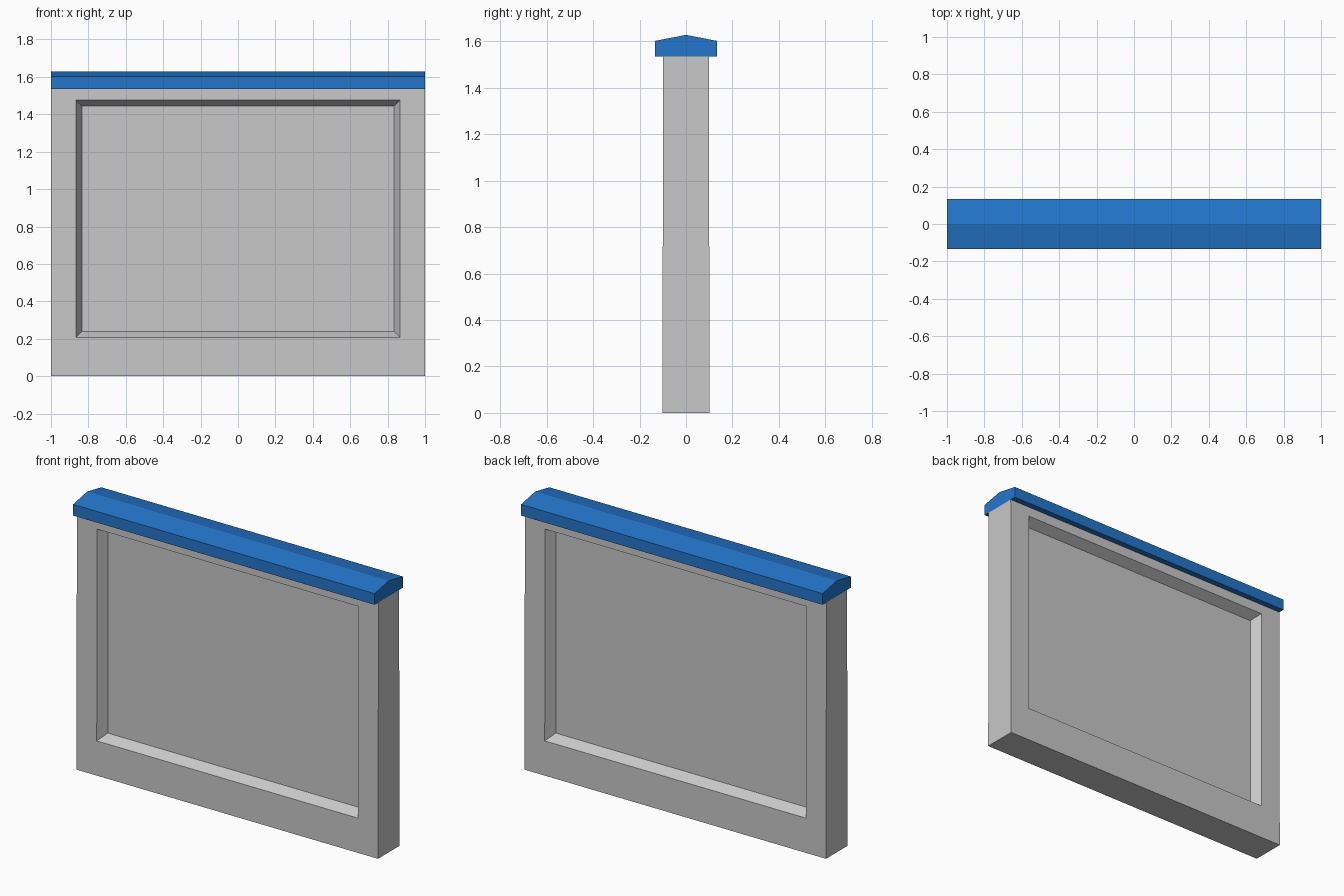
import bpy
import bmesh

if "Cube" in bpy.data.objects:
    bpy.data.objects.remove(bpy.data.objects["Cube"], do_unlink=True)

WALL_TOP = 1.535


def make_material(name, rgb):
    mat = bpy.data.materials.new(name)
    mat.use_nodes = True
    color = (*rgb, 1.0)
    mat.diffuse_color = color
    mat.node_tree.nodes["Principled BSDF"].inputs["Base Color"].default_value = color
    return mat


def finish(name, bm, mat):
    bmesh.ops.recalc_face_normals(bm, faces=bm.faces)
    mesh = bpy.data.meshes.new(name)
    bm.to_mesh(mesh)
    bm.free()
    mesh.materials.append(mat)
    obj = bpy.data.objects.new(name, mesh)
    bpy.context.collection.objects.link(obj)
    return obj


def half_depth(z):
    """Wall half thickness, tapering very slightly upward."""
    return 0.102 - 0.004 * z / WALL_TOP


def extrude_profile(bm, profile, half_length):
    """Extrude a y-z outline along x."""
    face = bm.faces.new([bm.verts.new((-half_length, y, z)) for y, z in profile])
    new = bmesh.ops.extrude_face_region(bm, geom=[face])["geom"]
    verts = [g for g in new if isinstance(g, bmesh.types.BMVert)]
    bmesh.ops.translate(bm, verts=verts, vec=(2 * half_length, 0, 0))


def inset_rectangle(bm, face, half_x, low, high, depth):
    """Inset a wall face to a given rectangle, sunk by depth."""
    side = 1 if face.calc_center_median().y > 0 else -1
    bmesh.ops.inset_individual(bm, faces=[face], thickness=0.02)
    middle = face.calc_center_median().z
    for v in face.verts:
        z = high if v.co.z > middle else low
        x = half_x if v.co.x > 0 else -half_x
        v.co = (x, side * (half_depth(z) - depth), z)


grey = make_material("concrete grey", (0.58, 0.58, 0.58))
blue = make_material("cap blue", (0.017, 0.18, 0.60))

# Wall with a bevelled sunken panel on the front and the back
bm = bmesh.new()
b, t = half_depth(0), half_depth(WALL_TOP)
extrude_profile(bm, [(-b, 0), (b, 0), (t, WALL_TOP), (-t, WALL_TOP)], 1.0)
bmesh.ops.recalc_face_normals(bm, faces=bm.faces)
for face in [f for f in bm.faces if abs(f.normal.y) > 0.9]:
    inset_rectangle(bm, face, 0.866, 0.208, 1.476, 0.0)
    inset_rectangle(bm, face, 0.834, 0.24, 1.444, 0.06)
finish("wall_panel", bm, grey)

# Ridged coping along the top
bm = bmesh.new()
w, eave, ridge = 0.134, 1.602, 1.628
extrude_profile(bm, [(-w, WALL_TOP), (w, WALL_TOP), (w, eave), (0, ridge), (-w, eave)], 1.0)
finish("wall_cap", bm, blue)
